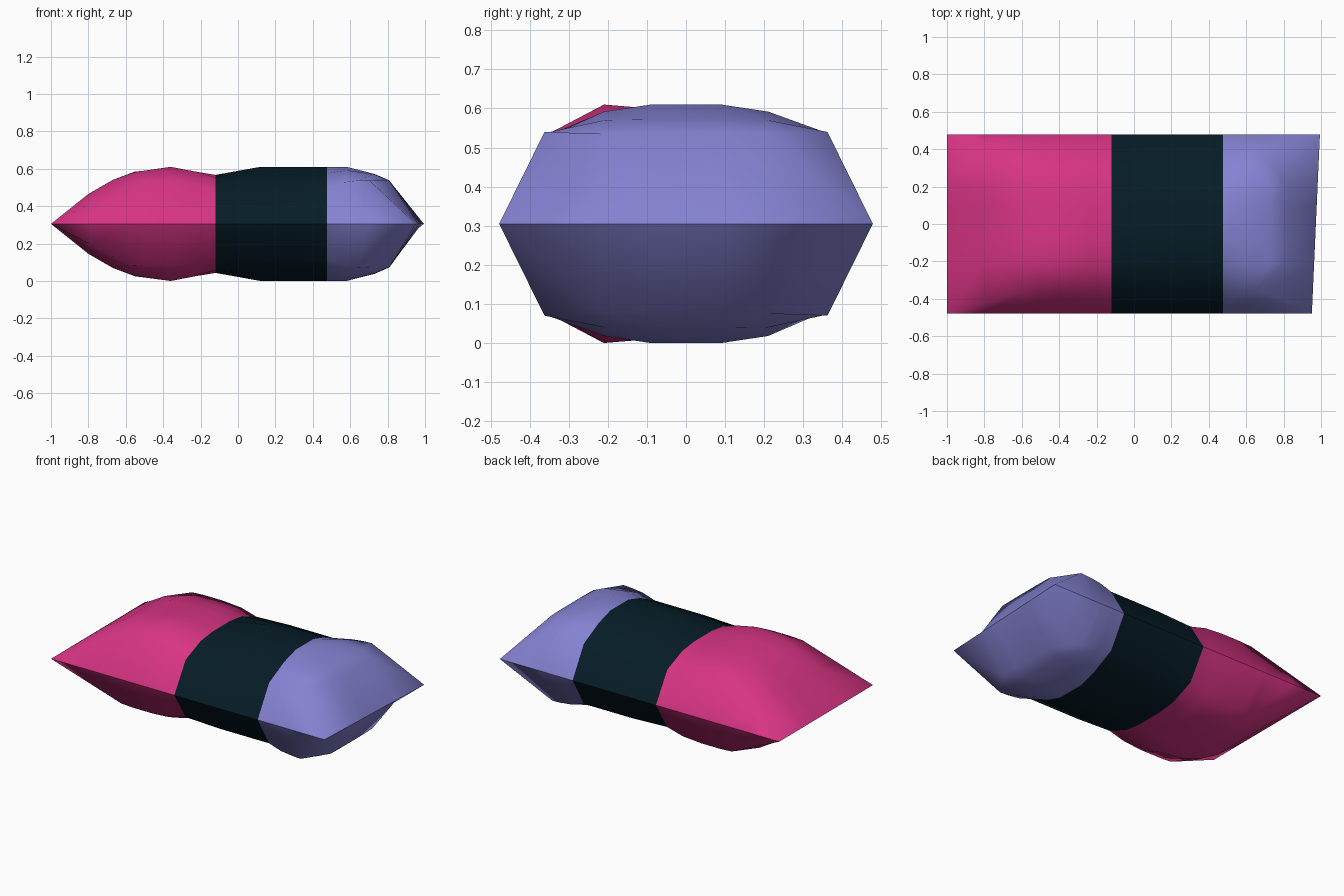
import bpy
import bmesh

cube = bpy.data.objects.get("Cube")
if cube:
    bpy.data.objects.remove(cube, do_unlink=True)

MID = 0.305                        # height of the seam
EDGE, SHOULDER = 0.478, 0.362      # half widths at the seam and the shoulder
PINK_END, BAND_END = -0.12, 0.475  # colour borders along x

# Stations along the length: x of the middle, x of the shoulder,
# then heights of the shoulder, front slope, crest and back slope
STATIONS = [
    (-.8, -.79, .11, .16, .16, .155),
    (-.67, -.58, .22, .235, .235, .23),
    (-.55, -.5, .225, .278, .28, .265),
    (-.36, -.36, .225, .305, .295, .265),
    (-.23, -.23, .215, .28, .28, .26),
    (-.12, -.12, .185, .247, .262, .247),
    (.12, .12, .195, .267, .305, .267),
    (.475, .475, .195, .27, .305, .27),
    (.58, .56, .222, .287, .305, .287),
    (.73, .64, .232, .265, .267, .265),
    (.81, .7, .235, .23, .232, .23),
]


def material(name, colour):
    m = bpy.data.materials.new(name)
    m.use_nodes = True
    m.diffuse_color = (*colour, 1)
    m.node_tree.nodes["Principled BSDF"].inputs["Base Color"].default_value = (*colour, 1)
    return m


def section(x, shoulder_x, shoulder, front, crest, back):
    """Points (x, y, height) over the cushion from front to back seam."""
    # the shoulder narrows towards the seam along the corner creases
    width = SHOULDER + (EDGE - SHOULDER) * max(0, 1 - shoulder / 0.22) \
        if x < -0.7 else SHOULDER
    return [(shoulder_x, -EDGE, 0), (shoulder_x, -width, shoulder),
            (x, -.21, front), (x, -.09, crest), (x, .09, crest),
            (x, .21, back), (shoulder_x, width, shoulder),
            (shoulder_x, EDGE, 0)]


def tip(x, skew):
    """Flat closing edge, shorter at the front by the skew."""
    ys = (-EDGE, -EDGE, -.21, -.09, .09, .21, EDGE, EDGE)
    return [(x - skew * (0.5 - y), y, 0) for y in ys]


# Padded cushion: upper and lower skins joined at the seam
sections = [tip(-1, 0)] + [section(*s) for s in STATIONS] + [tip(.995, .045)]
bm = bmesh.new()
for up in (1, -1):
    columns = [[bm.verts.new((x, y, MID + up * z)) for x, y, z in s]
               for s in sections]
    for a, b in zip(columns, columns[1:]):
        for i in range(len(a) - 1):
            quad = [a[i], b[i], b[i + 1], a[i + 1]]
            bm.faces.new(quad[::up])
bmesh.ops.remove_doubles(bm, verts=bm.verts, dist=0.0005)
bmesh.ops.recalc_face_normals(bm, faces=bm.faces)

# Colour by length, keep only the seam sharp
for f in bm.faces:
    f.smooth = True
    x = f.calc_center_median().x
    f.material_index = 0 if x < PINK_END else 1 if x < BAND_END else 2
for e in bm.edges:
    e.smooth = not all(abs(v.co.z - MID) < 0.001 for v in e.verts)

mesh = bpy.data.meshes.new("cushion")
bm.to_mesh(mesh)
bm.free()
for name, colour in (("pink", (.68, .034, .23)),
                     ("dark teal", (.002, .012, .021)),
                     ("lavender", (.235, .225, .65))):
    mesh.materials.append(material(name, colour))
cushion = bpy.data.objects.new("cushion", mesh)
bpy.context.scene.collection.objects.link(cushion)
